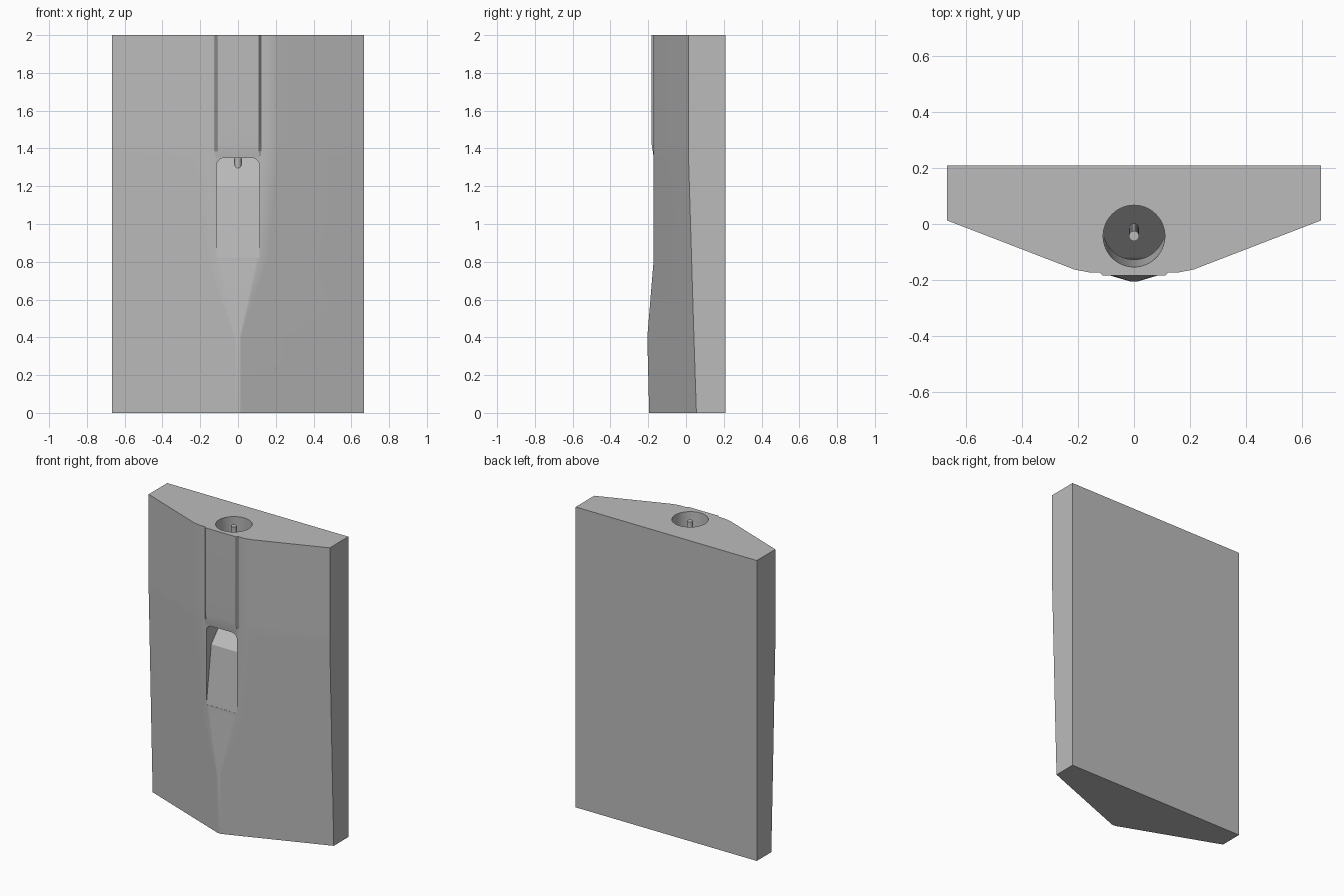
import bpy
import bmesh
from mathutils import Vector

cube = bpy.data.objects.get("Cube")
if cube:
    bpy.data.objects.remove(cube, do_unlink=True)

grey = bpy.data.materials.new("plain grey")
grey.use_nodes = True
grey.diffuse_color = (0.5, 0.5, 0.5, 1)
grey.node_tree.nodes["Principled BSDF"].inputs["Base Color"].default_value = (0.5, 0.5, 0.5, 1)

HALF = 0.667
BACK = 0.208
RAMP = Vector((0, -0.12, 1.2))
RISE = 1.1


def make(name, bm):
    bmesh.ops.recalc_face_normals(bm, faces=bm.faces)
    mesh = bpy.data.meshes.new(name)
    bm.to_mesh(mesh)
    bm.free()
    mesh.materials.append(grey)
    obj = bpy.data.objects.new(name, mesh)
    bpy.context.collection.objects.link(obj)
    return obj


def activate(obj):
    bpy.ops.object.select_all(action='DESELECT')
    obj.select_set(True)
    bpy.context.view_layer.objects.active = obj


def section(z, corner, tip, cut, raised):
    """Outline at one height: wedge with its nose cut flat and a raised strip."""
    slope = (corner - tip) / HALF
    w = (cut - tip) / slope
    f = min(0.025, w / 4)
    s = min(1, w / 0.17)
    half = [(HALF, BACK), (HALF, corner), (w + f, cut + slope * f), (w - f, cut),
            (0.122 * s, cut), (0.112 * s, cut - raised)]
    ring = half + [(-x, y) for x, y in reversed(half)]
    return [Vector((x, y, z)) for x, y in ring]


# Block: lofted through a few outlines, narrow nose below, flat front above
stations = [(0, 0.055, -0.2, -0.195, 0), (0.4, 0.042, -0.21, -0.205, 0),
            (0.8, 0.03, -0.222, -0.172, 0), (1.36, 0.013, -0.244, -0.172, 0),
            (1.43, 0.013, -0.244, -0.172, 0.011), (2, 0.013, -0.244, -0.172, 0.011)]
bm = bmesh.new()
rings = [[bm.verts.new(p) for p in section(*st)] for st in stations]
for low, high in zip(rings, rings[1:]):
    for i in range(len(low)):
        j = (i + 1) % len(low)
        bm.faces.new((low[i], low[j], high[j], high[i]))
bm.faces.new(rings[0])
bm.faces.new(rings[-1])
block = make("block", bm)


def tilted_rod(radius, low, high, sides):
    """Round bar leaning backward as it goes down."""
    bm = bmesh.new()
    bmesh.ops.create_cone(bm, cap_ends=True, segments=sides, radius1=radius,
                          radius2=radius, depth=high - low)
    for v in bm.verts:
        v.co.z += (low + high) / 2
        v.co.y += -0.043 + (2 - v.co.z) * 0.04
    return bm


# Pocket cutter: side profile with a sloping floor and rounded upper corners
profile = [(-0.3, 0.82), (-0.171, 0.82), (RAMP.y, RAMP.z),
           (RAMP.y + 0.15 / RISE, 1.35), (-0.3, 1.35)]
bm = bmesh.new()
left, right = [[bm.verts.new((x, y, z)) for y, z in profile] for x in (0.113, -0.113)]
bm.faces.new(left)
bm.faces.new(right)
for i in range(len(profile)):
    j = (i + 1) % len(profile)
    bm.faces.new((left[i], left[j], right[j], right[i]))
top_edges = [e for e in bm.edges if all(v.co.z > 1.34 for v in e.verts)
             and abs(e.verts[0].co.x - e.verts[1].co.x) < 0.01]
bmesh.ops.bevel(bm, geom=top_edges, offset=0.04, segments=6, profile=0.5, affect='EDGES')
pocket = make("pocket_cutter", bm)

# Hole cutter: tilted bore ending on the ramp
bm = tilted_rod(0.11, 1.0, 2.1, 64)
bmesh.ops.bisect_plane(bm, geom=bm.verts[:] + bm.edges[:] + bm.faces[:], plane_co=RAMP,
                       plane_no=Vector((0, -RISE, 1)).normalized(), clear_inner=True)
bmesh.ops.holes_fill(bm, edges=[e for e in bm.edges if e.is_boundary], sides=0)
bore = make("bore_cutter", bm)

activate(block)
for cutter in (pocket, bore):
    cutter.hide_render = True
    mod = block.modifiers.new("cut", 'BOOLEAN')
    mod.operation = 'DIFFERENCE'
    mod.solver = 'EXACT'
    mod.object = cutter
    bpy.ops.object.modifier_apply(modifier=mod.name)
    bpy.data.objects.remove(cutter, do_unlink=True)

# Pin: stands on the ramp along the middle of the bore
pin = make("pin", tilted_rod(0.018, 1.25, 1.99, 24))

for obj in (block, pin):
    activate(obj)
    bpy.ops.object.shade_smooth_by_angle(angle=0.45)
    weighted = obj.modifiers.new("weighted normals", 'WEIGHTED_NORMAL')
    weighted.keep_sharp = True
